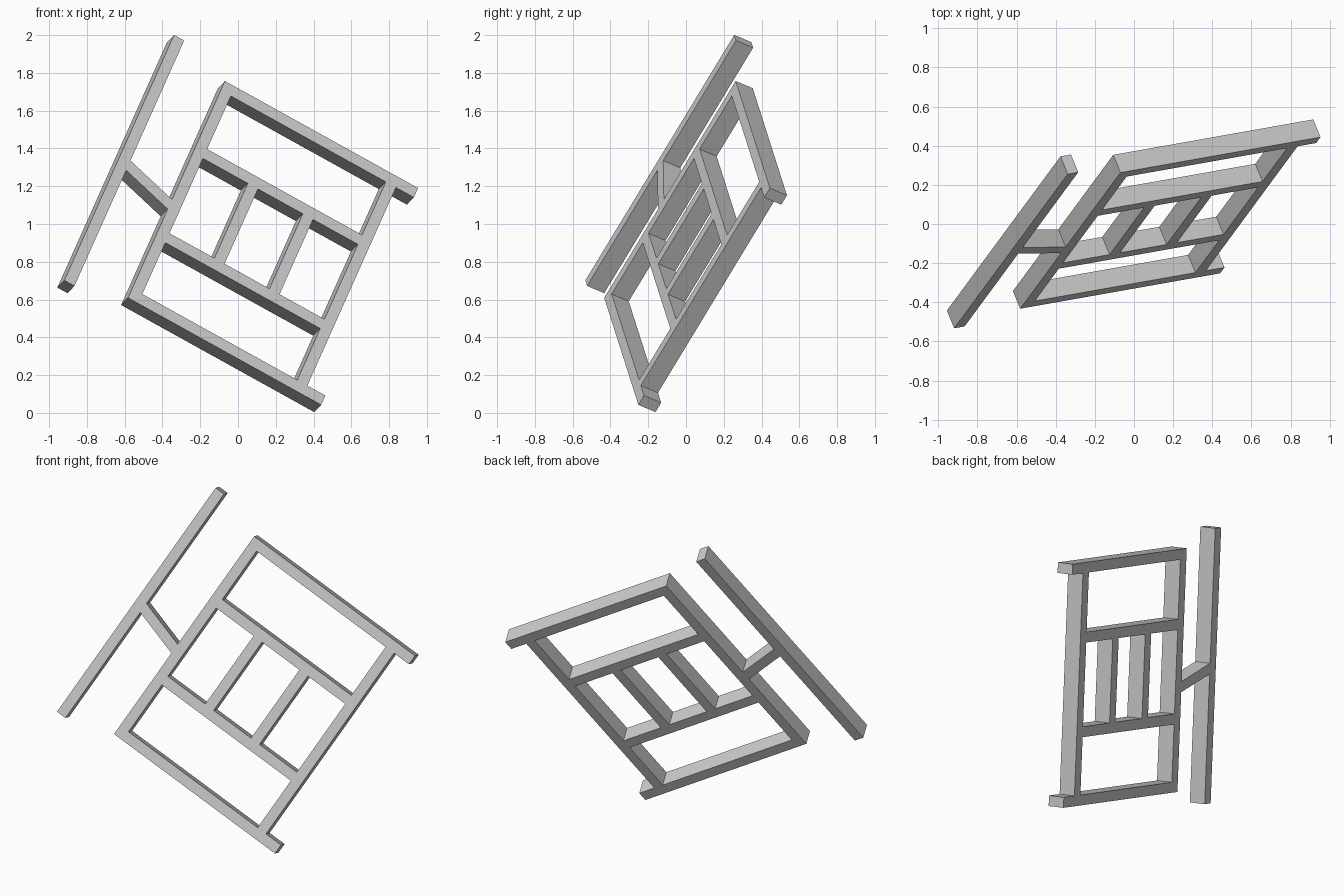
import bpy, bmesh
from mathutils import Vector, Matrix

if "Cube" in bpy.data.objects:
    bpy.data.objects.remove(bpy.data.objects["Cube"], do_unlink=True)

# Single matte grey
grey = bpy.data.materials.new("light_grey")
grey.use_nodes = True
colour = (0.6, 0.6, 0.6, 1)
grey.diffuse_color = colour
grey.node_tree.nodes["Principled BSDF"].inputs["Base Color"].default_value = colour

# Tilted plane of the lattice: across, along, and outward to the front
across = Vector((0.864, 0.153, -0.479)).normalized()
along = Vector((0.357, 0.485, 0.80))
along = (along - across * along.dot(across)).normalized()
outward = across.cross(along)
place = Matrix((across, along, outward)).transposed().to_4x4()
place.translation = (-0.069, 0.263, 1.757)

W = 0.062        # bar width
DEPTH = 0.105    # bar depth
H = 1.437        # frame height
LENGTH = 1.183   # long rail length
RIGHT = 1.011    # inner edge of right stile
UPPER, LOWER = -0.414, -0.972   # tops of the middle rails


def slab(name, corners):
    """Extrude a flat outline back from the front plane."""
    bm = bmesh.new()
    face = bm.faces.new([bm.verts.new((x, y, 0)) for x, y in corners])
    back = bmesh.ops.extrude_face_region(bm, geom=[face])
    verts = [g for g in back["geom"] if isinstance(g, bmesh.types.BMVert)]
    bmesh.ops.translate(bm, verts=verts, vec=(0, 0, -DEPTH))
    bmesh.ops.recalc_face_normals(bm, faces=bm.faces)
    mesh = bpy.data.meshes.new(name)
    bm.to_mesh(mesh)
    bm.free()
    mesh.materials.append(grey)
    obj = bpy.data.objects.new(name, mesh)
    obj.matrix_world = place
    bpy.context.collection.objects.link(obj)


def bar(name, x0, x1, y0, y1):
    slab(name, [(x0, y0), (x1, y0), (x1, y1), (x0, y1)])


# Outer frame, with rails overhanging the right stile
bar("top_rail", 0, LENGTH, -W, 0)
bar("bottom_rail", 0, LENGTH, -H, W - H)
bar("left_stile", 0, W, W - H, -W)
bar("right_stile", RIGHT, RIGHT + W, W - H, -W)

# Middle rails and the two short uprights between them
bar("upper_middle_rail", W, RIGHT, UPPER - W, UPPER)
bar("lower_middle_rail", W, RIGHT, LOWER - W, LOWER)
gap = (RIGHT - 3 * W) / 3
for i in (1, 2):
    x = W + i * gap + (i - 1) * W
    bar(f"short_upright_{i}", x, x + W, LOWER, UPPER - W)

# Detached long bar and the slanted link to the frame
bar("long_bar", -0.351, -0.289, -1.532, 0.095)
slab("slanted_link", [(-0.289, -0.765), (0, -0.849), (0, -0.785), (-0.289, -0.701)])
